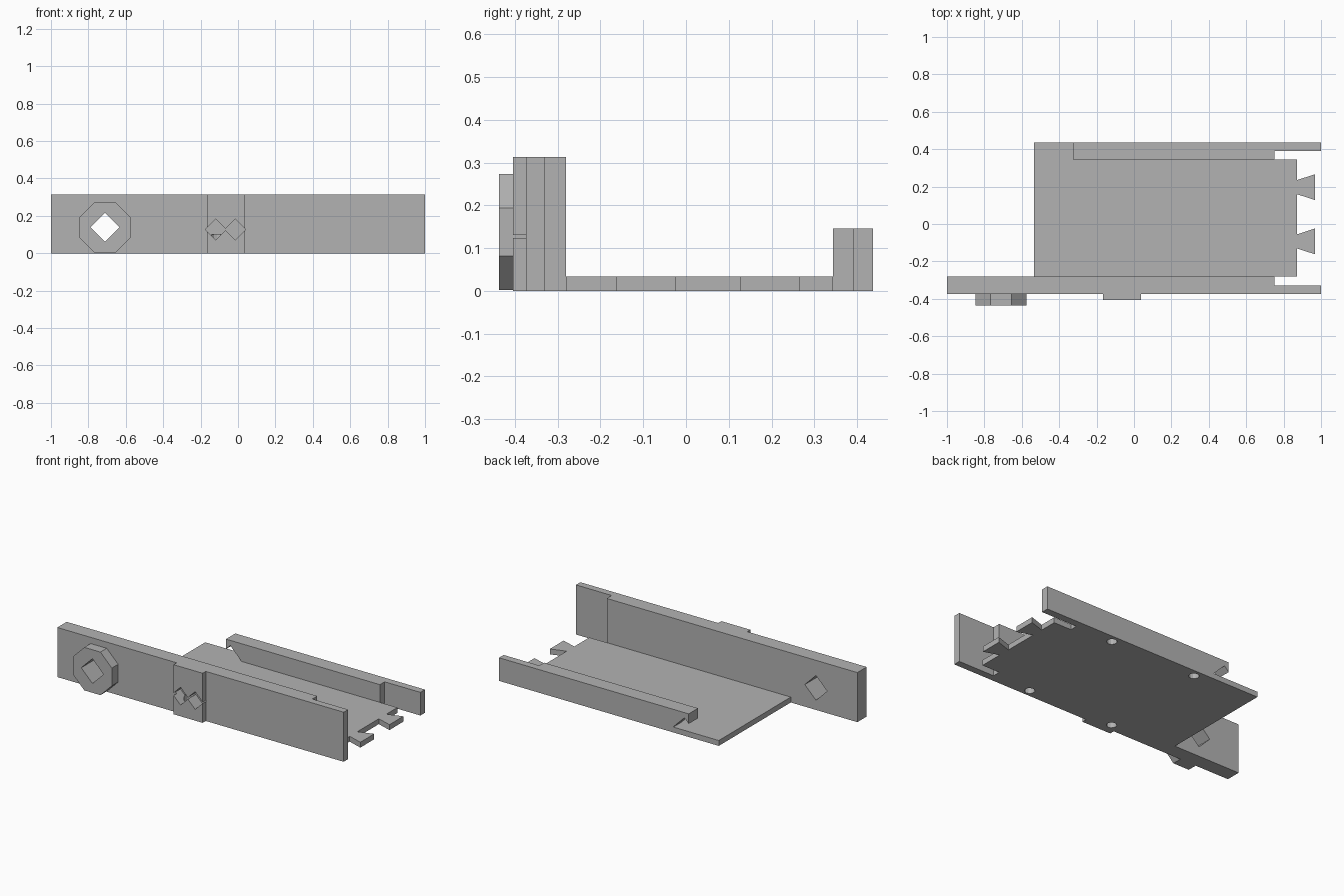
import bpy, math
from mathutils import Vector

cube = bpy.data.objects.get("Cube")
if cube:
    bpy.data.objects.remove(cube, do_unlink=True)

grey = bpy.data.materials.new("plain_grey")
grey.use_nodes = True
grey.diffuse_color = (0.45, 0.45, 0.45, 1)
grey.node_tree.nodes["Principled BSDF"].inputs["Base Color"].default_value = (0.45, 0.45, 0.45, 1)


def prism(name, outline, lo, hi, axis="z"):
    """Extrude an outline: (x, y) along z, or (x, z) along y."""
    n = len(outline)
    place = (lambda a, b, h: (a, b, h)) if axis == "z" else (lambda a, b, h: (a, h, b))
    verts = [place(a, b, h) for h in (lo, hi) for a, b in outline]
    faces = [tuple(reversed(range(n))), tuple(range(n, 2 * n))]
    faces += [(i, (i + 1) % n, n + (i + 1) % n, n + i) for i in range(n)]
    if axis == "y":
        faces = [tuple(reversed(f)) for f in faces]
    mesh = bpy.data.meshes.new(name)
    mesh.from_pydata(verts, [], faces)
    mesh.materials.append(grey)
    obj = bpy.data.objects.new(name, mesh)
    bpy.context.scene.collection.objects.link(obj)
    return obj


def ring(a, b, radius, sides, turn=0.0):
    steps = [turn + math.tau * i / sides for i in range(sides)]
    return [(a + radius * math.cos(t), b + radius * math.sin(t)) for t in steps]


def rect(a0, a1, b0, b1):
    return [(a0, b0), (a1, b0), (a1, b1), (a0, b1)]


def cut(obj, cutters):
    """Subtract each cutter and bake the result into the mesh."""
    for cutter in cutters:
        mod = obj.modifiers.new("cut", "BOOLEAN")
        mod.operation, mod.solver, mod.object = "DIFFERENCE", "EXACT", cutter
    graph = bpy.context.evaluated_depsgraph_get()
    mesh = bpy.data.meshes.new_from_object(obj.evaluated_get(graph))
    obj.modifiers.clear()
    obj.data = mesh


FRONT, INNER, BACK = -0.374, -0.281, 0.437
FLOOR, TALL, LOW = 0.034, 0.313, 0.146

# Base plate with two dovetail tabs on its end
tabs = []
for y in (-0.093, 0.197):
    tabs += [(0.872, y - 0.038), (0.968, y - 0.069), (0.968, y + 0.069), (0.872, y + 0.038)]
rear_step = [(0.75, 0.344), (0.75, 0.391), (1, 0.391), (1, BACK)]
plate = prism("base_plate", [(-0.535, INNER), (0.872, INNER)] + tabs + [(0.872, 0.344)]
              + rear_step + [(-0.535, BACK)], 0, FLOOR)

# Low rear rail and tall front wall, both thinned at the tab end
rear = prism("rear_rail", [(-0.325, 0.344)] + rear_step + [(-0.325, BACK)], FLOOR, LOW)
front = prism("front_wall", [(-1, FRONT), (1, FRONT), (1, -0.33), (0.75, -0.33),
                             (0.75, INNER), (-1, INNER)], 0, TALL)

# Octagonal boss and rectangular pad on the front wall
boss = prism("octagon_boss", ring(-0.711, 0.138, 0.147, 8, math.pi / 8), -0.437, FRONT, "y")
pad = prism("front_pad", rect(-0.166, 0.037, 0, TALL), -0.405, FRONT, "y")

# Diamond openings
shaft = prism("shaft_cutter", ring(-0.711, 0.139, 0.078, 4), -0.6, -0.1, "y")
sockets = [prism("socket_cutter", ring(x, 0.127, 0.056, 4), -0.5, -0.325, "y")
           for x in (-0.118, -0.0155)]
notch = prism("notch_cutter", ring(-0.295, 0.035, 0.078, 4), 0.3, 0.5, "y")

# Blind screw holes under both walls
pins = {y: [prism("screw_cutter", ring(x, y, 0.03, 12), -0.05, 0.1) for x in (-0.112, 0.487)]
        for y in (-0.329, 0.388)}

cut(plate, pins[0.388])
cut(rear, pins[0.388] + [notch])
cut(front, pins[-0.329] + sockets + [shaft])
cut(boss, [shaft])
cut(pad, sockets)

for cutter in [shaft, notch] + sockets + pins[-0.329] + pins[0.388]:
    bpy.data.objects.remove(cutter, do_unlink=True)
